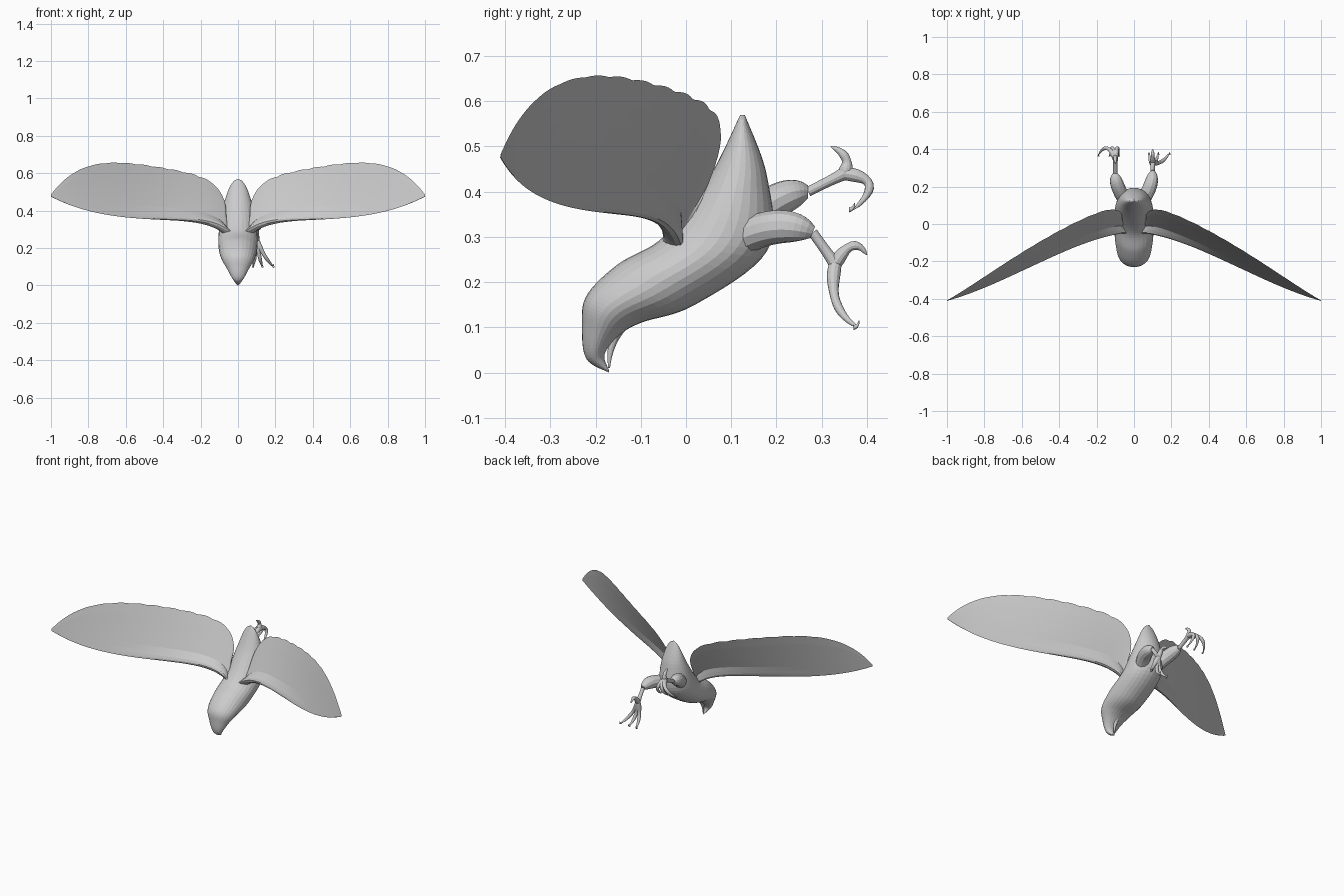
import bpy
import bmesh
import math
from mathutils import Vector

if "Cube" in bpy.data.objects:
    bpy.data.objects.remove(bpy.data.objects["Cube"], do_unlink=True)

grey = bpy.data.materials.new("plain_grey")
grey.use_nodes = True
colour = (0.6, 0.6, 0.6, 1)
grey.diffuse_color = colour
for node in grey.node_tree.nodes:
    if node.type == "BSDF_PRINCIPLED":
        node.inputs["Base Color"].default_value = colour


def loft(name, rings):
    """Skin a list of closed rings and cap both ends."""
    bm = bmesh.new()
    loops = [[bm.verts.new(point) for point in ring] for ring in rings]
    for ring, following in zip(loops, loops[1:]):
        for i in range(len(ring)):
            bm.faces.new((ring[i - 1], ring[i], following[i], following[i - 1]))
    bm.faces.new(loops[0])
    bm.faces.new(loops[-1])
    bmesh.ops.recalc_face_normals(bm, faces=bm.faces)
    mesh = bpy.data.meshes.new(name)
    bm.to_mesh(mesh)
    bm.free()
    mesh.materials.append(grey)
    part = bpy.data.objects.new(name, mesh)
    bpy.context.collection.objects.link(part)


def oval(centre, across, up, sides):
    """Closed ring of points around a centre."""
    angles = [math.tau * k / sides for k in range(sides)]
    return [centre + across * math.sin(a) + up * math.cos(a) for a in angles]


def limb(name, start, bend, end, radius, steps=12):
    """Round limb along a bent curve, its radius given by a rule."""
    start, bend, end = Vector(start), Vector(bend), Vector(end)
    across = Vector((1, 0, 0))
    rings = []
    for k in range(steps + 1):
        t = k / steps
        first, second = start.lerp(bend, t), bend.lerp(end, t)
        along = (second - first).normalized()
        across = (across - along * across.dot(along)).normalized()
        size = radius(t)
        rings.append(oval(first.lerp(second, t), across * size,
                          along.cross(across) * size, 12))
    loft(name, rings)


def smooth_path(points, steps):
    """Even Catmull-Rom curve through a few profile points in the side plane."""
    points = [Vector((0, y, z)) for y, z in points]
    path = []
    for i in range(len(points) - 1):
        a, b = points[max(i - 1, 0)], points[i]
        c, d = points[i + 1], points[min(i + 2, len(points) - 1)]
        for k in range(steps):
            t = k / steps
            bow = (2 * a - 5 * b + 4 * c - d) + t * (3 * (b - c) + d - a)
            path.append(b + t / 2 * ((c - a) + t * bow))
    return path + [points[-1]]


# Body, head and upper beak, from the tail to the beak tip
back = smooth_path([(.12, .57), (.05, .43), (-.05, .3), (-.15, .24),
                    (-.22, .17), (-.23, .1), (-.22, .03), (-.17, 0)], 8)
belly = smooth_path([(.13, .57), (.18, .43), (.18, .27), (.02, .15),
                     (-.1, .11), (-.15, .08), (-.18, .04), (-.17, 0.005)], 8)
rings = []
for i, (upper, lower) in enumerate(zip(back, belly)):
    along = i / (len(back) - 1)
    width = 0.105 * math.sin(math.pi * along ** 0.7) * (1 - 0.3 * along ** 3) + 0.002
    rings.append(oval((upper + lower) / 2, Vector((width, 0, 0)), (upper - lower) / 2, 28))
loft("body", rings)

# Open lower beak
limb("lower_beak", (0, -.14, .11), (0, -.17, .07), (0, -.17, .01),
     lambda t: 0.014 * (1 - t) + 0.002)


def wing_ring(side, t):
    """Wing section at span t: thick leading arm, thin feather sheet behind."""
    x = 0.04 + 0.96 * t
    sweep = t ** 1.3 + 0.6 * t * t * (1 - t)
    lead_z = 0.35 - 0.09 * math.exp(-10 * t) + 0.125 * t ** 4
    lead = Vector((side * x, -0.03 - 0.38 * sweep, lead_z))
    # Chord grows quickly at the root and rounds off at the tip
    root = 1 - 0.75 * math.exp(-30 * t)
    height = (0.21 + 0.15 * t) * (1 - t ** 5) * root + 0.01
    lean = 0.6 - 0.45 * t
    chord = Vector((side * (max(x, 0.065) - x), height * lean, height))
    out = chord.cross(Vector((side, -0.5, 0.1))).normalized()
    arm = 0.03 * (1 - t) ** 3
    front, rear = [], []
    for k in range(1, 10):
        depth = (k / 10) ** 2
        skin = out * max(arm * math.sin(math.pi * min(1, k / 5)), 0.001)
        front.append(lead + chord * depth + skin)
        rear.append(lead + chord * depth - skin)
    # Scalloped feather tips
    scallop = 0.03 * abs(math.sin(36 * t)) * min(1, 5 * t) * (1 - t)
    return [lead] + front + [lead + chord * (1 + scallop)] + rear[::-1]


spans = 90
for side, label in ((1, "left"), (-1, "right")):
    loft(label + "_wing", [wing_ring(side, k / spans) for k in range(spans + 1)])
    # Brow ridge
    limb(label + "_brow", (side * .02, -.22, .115), (side * .05, -.22, .115),
         (side * .06, -.17, .12), lambda t: 0.003 + 0.004 * math.sin(math.pi * t))


def thigh_radius(t):
    return 0.038 - 0.024 * t ** 5


def shank_radius(t):
    return 0.011 + 0.004 * t ** 4


def toe_radius(t):
    return 0.013 * math.sqrt(1 - t) + 0.001 + 0.002 * math.sin(12 * t) * (1 - t)


# Legs: left reaches down, right is tucked higher
legs = {
    "left": dict(side=1, hip=(.13, .3), thigh=(.21, .34), knee=(.28, .31), ankle=(.33, .24),
                 toe=(.31, .14), claw=(.38, .1), heel=(.37, .31), spur=(.4, .26)),
    "right": dict(side=-1, hip=(.13, .33), thigh=(.21, .4), knee=(.27, .4), ankle=(.35, .44),
                  toe=(.45, .43), claw=(.37, .36), heel=(.37, .48), spur=(.32, .5)),
}
for label, leg in legs.items():
    def place(joint, spread=0.0):
        return (leg["side"] * (0.1 + spread), *leg[joint])

    limb(label + "_thigh", place("hip", -.05), place("thigh"), place("knee"), thigh_radius)
    shin = Vector(place("knee")).lerp(Vector(place("ankle")), 0.5)
    limb(label + "_shank", place("knee"), shin, place("ankle"), shank_radius, 6)
    for spread in (-.02, .03, .09):
        limb(label + "_toe", place("ankle"), place("toe", spread / 2),
             place("claw", spread), toe_radius)
        # Hooked claw
        tip = Vector(place("claw", spread))
        limb(label + "_claw", tip - Vector((0, 0.01, 0)), tip,
             tip + Vector((0, 0.003, 0.015)), lambda t: 0.005 * (1 - t) + 0.001, 5)
    limb(label + "_hind_toe", place("ankle"), place("heel"), place("spur"), toe_radius)
